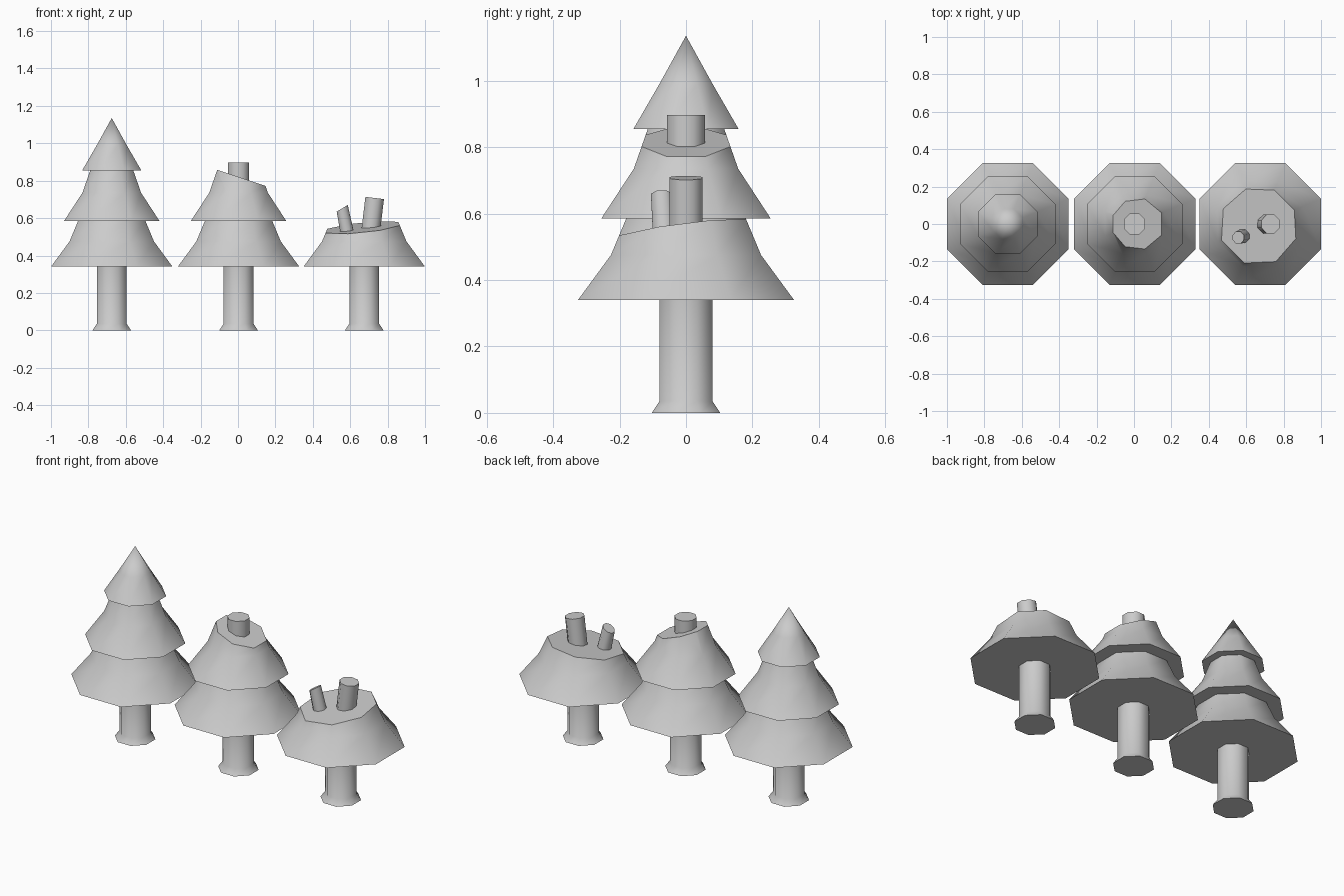
import bpy, bmesh, math
from mathutils import Vector

if "Cube" in bpy.data.objects:
    bpy.data.objects.remove(bpy.data.objects["Cube"])

SIDES = 8
HALF = math.pi / SIDES

grey = bpy.data.materials.new("plain_grey")
grey.diffuse_color = (0.6, 0.6, 0.6, 1)
grey.use_nodes = True
grey.node_tree.nodes["Principled BSDF"].inputs["Base Color"].default_value = grey.diffuse_color


def lathe(name, base, profile, axis=(0, 0, 1), cut=None):
    """Closed eight-sided solid from (flat-to-flat half width, height) pairs.
    cut = (point, normal) slices off everything on the normal's side."""
    bm = bmesh.new()
    rot = Vector((0, 0, 1)).rotation_difference(Vector(axis))
    base = Vector(base)
    rings = []
    for width, h in profile:
        r = width / math.cos(HALF)
        if r == 0:
            rings.append([bm.verts.new(base + rot @ Vector((0, 0, h)))])
            continue
        rings.append([bm.verts.new(base + rot @ Vector((
            r * math.cos(HALF + 2 * HALF * i), r * math.sin(HALF + 2 * HALF * i), h)))
            for i in range(SIDES)])
    for a, b in zip(rings, rings[1:]):
        for i in range(SIDES):
            j = (i + 1) % SIDES
            bm.faces.new((a[i], a[j], b[0]) if len(b) == 1 else (a[i], a[j], b[j], b[i]))
    bm.faces.new(rings[0][::-1])
    if len(rings[-1]) > 1:
        bm.faces.new(rings[-1])
    if cut:
        res = bmesh.ops.bisect_plane(bm, geom=bm.verts[:] + bm.edges[:] + bm.faces[:],
                                     plane_co=cut[0], plane_no=cut[1], clear_outer=True)
        edges = [e for e in res["geom_cut"] if isinstance(e, bmesh.types.BMEdge)]
        bmesh.ops.contextual_create(bm, geom=edges)
    bmesh.ops.recalc_face_normals(bm, faces=bm.faces[:])
    me = bpy.data.meshes.new(name)
    bm.to_mesh(me)
    bm.free()
    me.materials.append(grey)
    for p in me.polygons:
        p.use_smooth = True
    me.set_sharp_from_angle(angle=math.radians(48))
    ob = bpy.data.objects.new(name, me)
    bpy.context.collection.objects.link(ob)
    return ob


# shared profiles
TRUNK = [(0.103, 0), (0.08, 0.035), (0.08, 0.36)]
LOWER = [(0.325, 0.34), (0.226, 0.475), (0.18, 0.585)]
MIDDLE = [(0.255, 0.585), (0.157, 0.735), (0.115, 0.855)]
TOP = [(0.158, 0.855), (0.08, 0.99), (0, 1.135)]
LX, MX, RX = -0.675, 0.003, 0.675

for label, x in (("left", LX), ("middle", MX), ("right", RX)):
    lathe(label + "_trunk", (x, 0, 0), TRUNK)

# whole tree
lathe("left_lower_branches", (LX, 0, 0), LOWER)
lathe("left_middle_branches", (LX, 0, 0), MIDDLE)
lathe("left_top_branches", (LX, 0, 0), TOP)

# tree with its top cut off
lathe("middle_lower_branches", (MX, 0, 0), LOWER)
lathe("middle_cut_branches", (MX, 0, 0), MIDDLE + [(0.09, 0.925)],
      cut=((MX, 0, 0.82), (0.333, 0, 1)))
lathe("middle_stump", (MX, 0, 0), [(0.057, 0.78), (0.057, 0.897)])

# tree cut down to the lowest tier, with two leaning stubs
lathe("right_cut_branches", (RX, 0, 0), LOWER + [(0.15, 0.655)],
      cut=((RX, 0, 0.552), (-0.1, -0.13, 1)))
lathe("right_large_stub", (0.707, 0, 0.51), [(0.05, 0), (0.05, 0.199)], axis=(0.12, 0, 1))
lathe("right_small_stub", (0.588, -0.062, 0.50), [(0.036, 0), (0.031, 0.22)],
      axis=(-0.2, -0.07, 1), cut=((0.562, -0.072, 0.655), (-0.6, 0, 1)))
